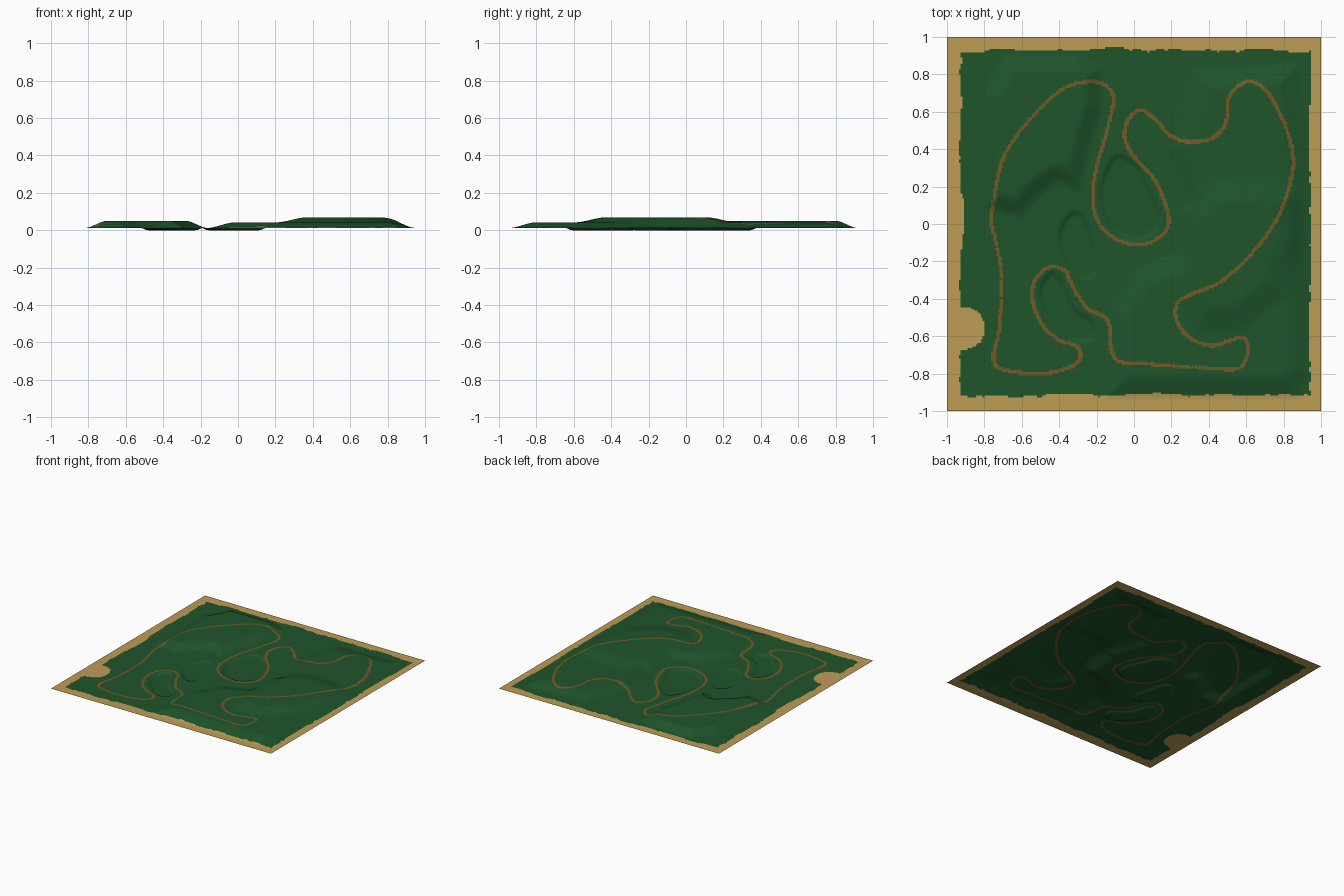
import bpy, math
from mathutils import Vector, kdtree, noise

if "Cube" in bpy.data.objects:
    bpy.data.objects.remove(bpy.data.objects["Cube"])

N = 220          # cells per side
BASE = 0.012     # height of the flat ground


def material(name, rgb):
    m = bpy.data.materials.new(name)
    m.diffuse_color = (*rgb, 1)
    m.use_nodes = True
    m.node_tree.nodes["Principled BSDF"].inputs["Base Color"].default_value = m.diffuse_color
    return m


def depth_inside(poly, x, y):
    """Distance to the outline when inside it, otherwise 0."""
    inside, best = False, 9.0
    x1, y1 = poly[-1]
    for x2, y2 in poly:
        if (y1 > y) != (y2 > y) and x < (x2 - x1) * (y - y1) / (y2 - y1) + x1:
            inside = not inside
        dx, dy = x2 - x1, y2 - y1
        t = max(0, min(1, ((x - x1) * dx + (y - y1) * dy) / (dx * dx + dy * dy)))
        d = (x1 + t * dx - x) ** 2 + (y1 + t * dy - y) ** 2
        best = min(best, d)
        x1, y1 = x2, y2
    return math.sqrt(best) if inside else 0.0


def smooth_loop(pts, steps):
    """Closed Catmull-Rom curve through the points."""
    out, n = [], len(pts)
    for i in range(n):
        a, b, c, d = (Vector(pts[(i + k) % n]) for k in (-1, 0, 1, 2))
        for s in range(steps):
            t = s / steps
            out.append(0.5 * (2 * b + (c - a) * t + (2 * a - 5 * b + 4 * c - d) * t * t
                              + (3 * b - a - 3 * c + d) * t ** 3))
    return out


def ramp(d, width):
    t = min(1, d / width)
    return t * t * (3 - 2 * t)


# Raised plateaus: outline of the foot, height, slope width
shelf = [(-.17, -.95), (-.15, -.45), (0, -.22), (.2, -.14), (.25, .1), (.16, .4),
         (.3, .85), (.9, .88), (.96, .3), (.96, -.8), (.9, -.95)]
east_hill = [(.2, -.42), (.33, -.6), (.6, -.58), (.82, -.4), (.93, -.1), (.9, .2),
             (.7, .28), (.4, .26), (.22, .1)]
north_west_hill = [(-.82, .08), (-.6, .02), (-.5, .14), (-.41, .21), (-.28, .15), (-.21, .45),
                   (-.16, .62), (-.16, .85), (-.3, .92), (-.7, .92), (-.82, .7)]
plateaus = [(shelf, .03, .15), (east_hill, .027, .17), (north_west_hill, .038, .12)]

# Sunken hollows reaching z = 0
hollows = [smooth_loop(p, 3) for p in (
    [(-.1, .38), (-.18, .25), (-.19, .1), (-.12, -.05), (0, -.1), (.12, -.06), (.15, .05), (.08, .22), (.02, .33)],
    [(-.32, .08), (-.4, 0), (-.41, -.12), (-.35, -.25), (-.25, -.31), (-.19, -.25), (-.21, -.1), (-.25, .03)],
    [(-.44, -.24), (-.51, -.32), (-.51, -.43), (-.43, -.55), (-.32, -.64), (-.21, -.62), (-.2, -.52),
     (-.31, -.44), (-.37, -.3)])]

# Centre line of the winding track
track = smooth_loop([
    (-.25, .76), (-.15, .74), (-.11, .66), (-.15, .48), (-.2, .3), (-.22, .12), (-.17, -.02),
    (-.05, -.1), (.08, -.1), (.18, -.02), (.17, .1), (.1, .25), (0, .36), (-.05, .46), (-.03, .56),
    (.04, .61), (.12, .55), (.2, .47), (.3, .44), (.42, .46), (.49, .54), (.51, .68), (.6, .76),
    (.7, .72), (.8, .55), (.85, .36), (.83, .2), (.76, .02), (.62, -.17), (.46, -.31), (.3, -.38),
    (.23, -.43), (.23, -.52), (.3, -.61), (.42, -.65), (.52, -.62), (.59, -.61), (.61, -.68),
    (.56, -.77), (.4, -.77), (.1, -.75), (-.1, -.72), (-.14, -.52), (-.25, -.45), (-.33, -.33),
    (-.37, -.25), (-.45, -.23), (-.53, -.3), (-.54, -.42), (-.49, -.54), (-.4, -.62), (-.3, -.66),
    (-.3, -.74), (-.42, -.79), (-.56, -.8), (-.72, -.77), (-.75, -.7), (-.72, -.55), (-.71, -.25),
    (-.76, 0), (-.75, .12), (-.7, .35), (-.58, .53), (-.4, .71)], 16)
tree = kdtree.KDTree(len(track))
for i, p in enumerate(track):
    tree.insert((p.x, p.y, 0), i)
tree.balance()


def height(x, y):
    z = BASE
    for poly, h, w in plateaus:
        z += h * ramp(depth_inside(poly, x, y), w)
    for poly in hollows:
        d = depth_inside(poly, x, y)
        if d:
            z -= BASE * ramp(d, .035)
    return max(0, z)


def ragged(t, seed):
    return .022 * noise.noise((t * 4, seed, 0)) + .012 * noise.noise((t * 19, seed, 5))


def on_grass(x, y):
    if math.hypot((x + .91) / .11, (y + .56) / .115) < 1 + 4 * ragged(y, 9.3):
        return False  # sandy bay on the left
    return (-.925 + ragged(y, 1.3) < x < .94 + .4 * ragged(y, 3.7)
            and -.915 + ragged(x, 5.1) < y < .93 + ragged(x, 7.9))


# Terrain sheet
step = 2 / N
verts = [(-1 + i * step, -1 + j * step) for j in range(N + 1) for i in range(N + 1)]
verts = [(x, y, height(x, y)) for x, y in verts]
R = N + 1
faces = [(j * R + i, j * R + i + 1, (j + 1) * R + i + 1, (j + 1) * R + i)
         for j in range(N) for i in range(N)]
mesh = bpy.data.meshes.new("terrain")
mesh.from_pydata(verts, [], faces)
terrain = bpy.data.objects.new("terrain", mesh)
bpy.context.collection.objects.link(terrain)

# Surface colours: sand rim, grass, track
for name, rgb in (("sand", (.52, .34, .09)), ("grass", (.013, .09, .024)), ("track", (.17, .1, .02))):
    mesh.materials.append(material(name, rgb))
for f in mesh.polygons:
    f.use_smooth = True
    x, y = f.center.x, f.center.y
    if tree.find((x, y, 0))[2] < .0105:
        f.material_index = 2
    elif on_grass(x, y):
        f.material_index = 1
